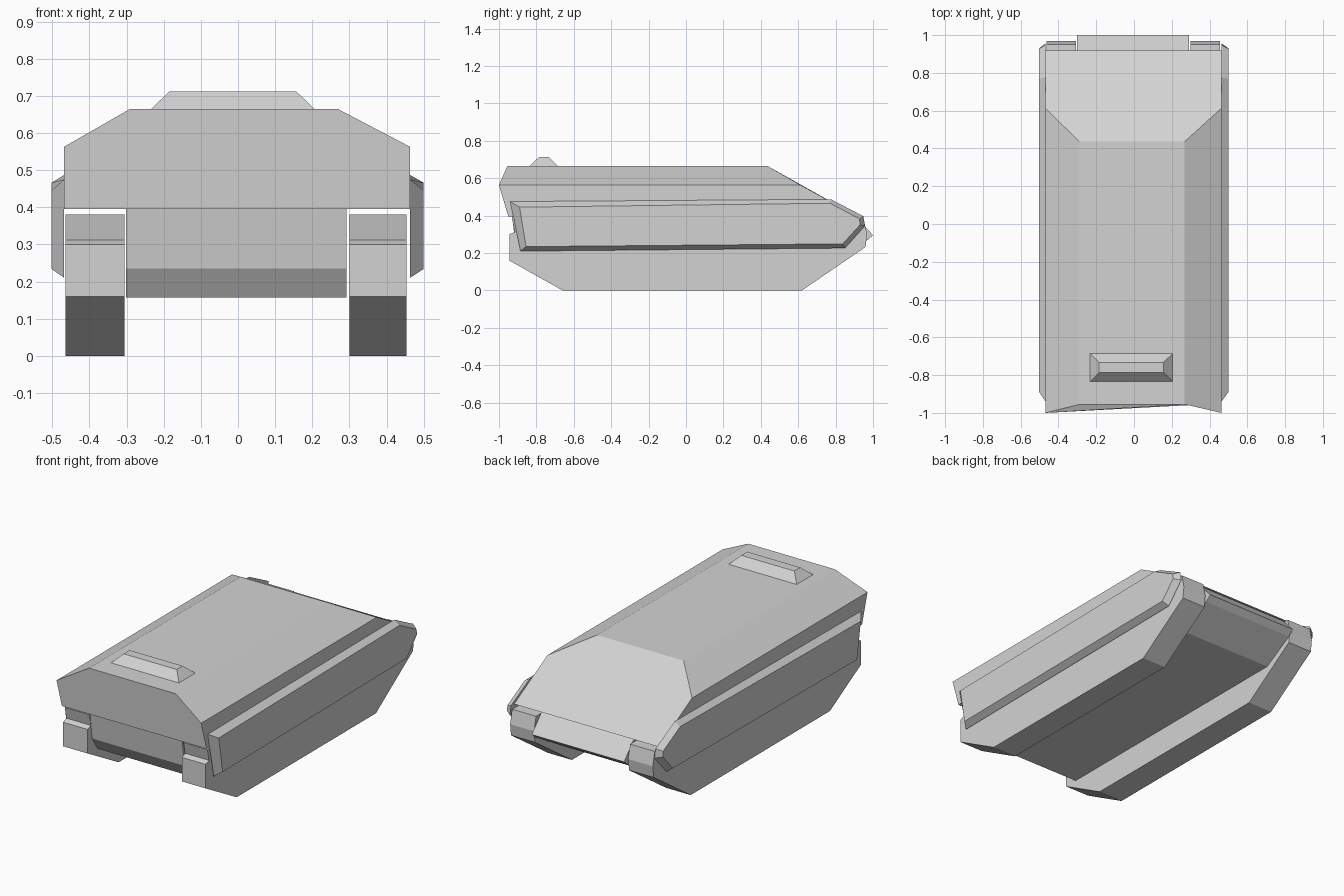
import bpy
import bmesh

old = bpy.data.objects.get("Cube")
if old:
    bpy.data.objects.remove(old, do_unlink=True)

grey = bpy.data.materials.new("plain_grey")
grey.use_nodes = True
colour = (0.65, 0.65, 0.65, 1)
grey.diffuse_color = colour
grey.node_tree.nodes["Principled BSDF"].inputs["Base Color"].default_value = colour


def loft(name, ring_a, ring_b):
    """Closed solid between two matching rings of points."""
    bm = bmesh.new()
    a = [bm.verts.new(p) for p in ring_a]
    b = [bm.verts.new(p) for p in ring_b]
    bm.faces.new(a)
    bm.faces.new(b)
    for i in range(len(a)):
        j = (i + 1) % len(a)
        bm.faces.new((a[i], a[j], b[j], b[i]))
    bmesh.ops.recalc_face_normals(bm, faces=bm.faces)
    mesh = bpy.data.meshes.new(name)
    bm.to_mesh(mesh)
    bm.free()
    mesh.materials.append(grey)
    obj = bpy.data.objects.new(name, mesh)
    bpy.context.collection.objects.link(obj)
    return obj


def side_ring(x, profile):
    return [(x, y, z) for y, z in profile]


# Upper hull: six-sided section with a raked front and long sloping rear deck
section = [(-0.468, 0.395), (-0.468, 0.563), (-0.29, 0.665),
           (0.268, 0.665), (0.463, 0.563), (0.463, 0.395)]
front_y = {0.395: -0.95, 0.563: -1.0, 0.665: -0.955}
rear_y = {0.395: 0.918, 0.563: 0.613, 0.665: 0.436}
loft("upper_hull",
     [(x, front_y[z], z) for x, z in section],
     [(x, rear_y[z], z) for x, z in section])

# Lower hull between the tracks, ending in a pointed rear lip
lower = [(-0.93, 0.396), (-0.91, 0.235), (-0.86, 0.157), (0.78, 0.157),
         (0.965, 0.265), (1.0, 0.295), (0.918, 0.385), (0.9, 0.396)]
loft("lower_hull", side_ring(-0.302, lower), side_ring(0.292, lower))

# Track blocks with a small step at the front
track = [(-0.945, 0.16), (-0.66, 0), (0.62, 0), (0.96, 0.232), (0.968, 0.3),
         (0.95, 0.38), (-0.93, 0.38), (-0.915, 0.312), (-0.945, 0.3)]
for name, x0, x1 in (("right_track", -0.464, -0.306), ("left_track", 0.3, 0.454)):
    loft(name, side_ring(x0, track), side_ring(x1, track))

# Side skirts with bevelled rims
rim = [(-0.94, 0.475), (0.775, 0.487), (0.948, 0.397), (0.957, 0.345),
       (0.85, 0.226), (-0.885, 0.21)]
face = [(-0.89, 0.445), (0.77, 0.466), (0.928, 0.382), (0.93, 0.35),
        (0.838, 0.249), (-0.855, 0.234)]
for name, x_in, x_out in (("right_skirt", -0.468, -0.502), ("left_skirt", 0.463, 0.5)):
    loft(name, side_ring(x_in, rim), side_ring(x_out, face))


# Tapered hatch on the roof
def rectangle(x0, x1, y0, y1, z):
    return [(x0, y0, z), (x1, y0, z), (x1, y1, z), (x0, y1, z)]


loft("roof_hatch",
     rectangle(-0.238, 0.21, -0.84, -0.68, 0.66),
     rectangle(-0.185, 0.157, -0.787, -0.732, 0.712))
